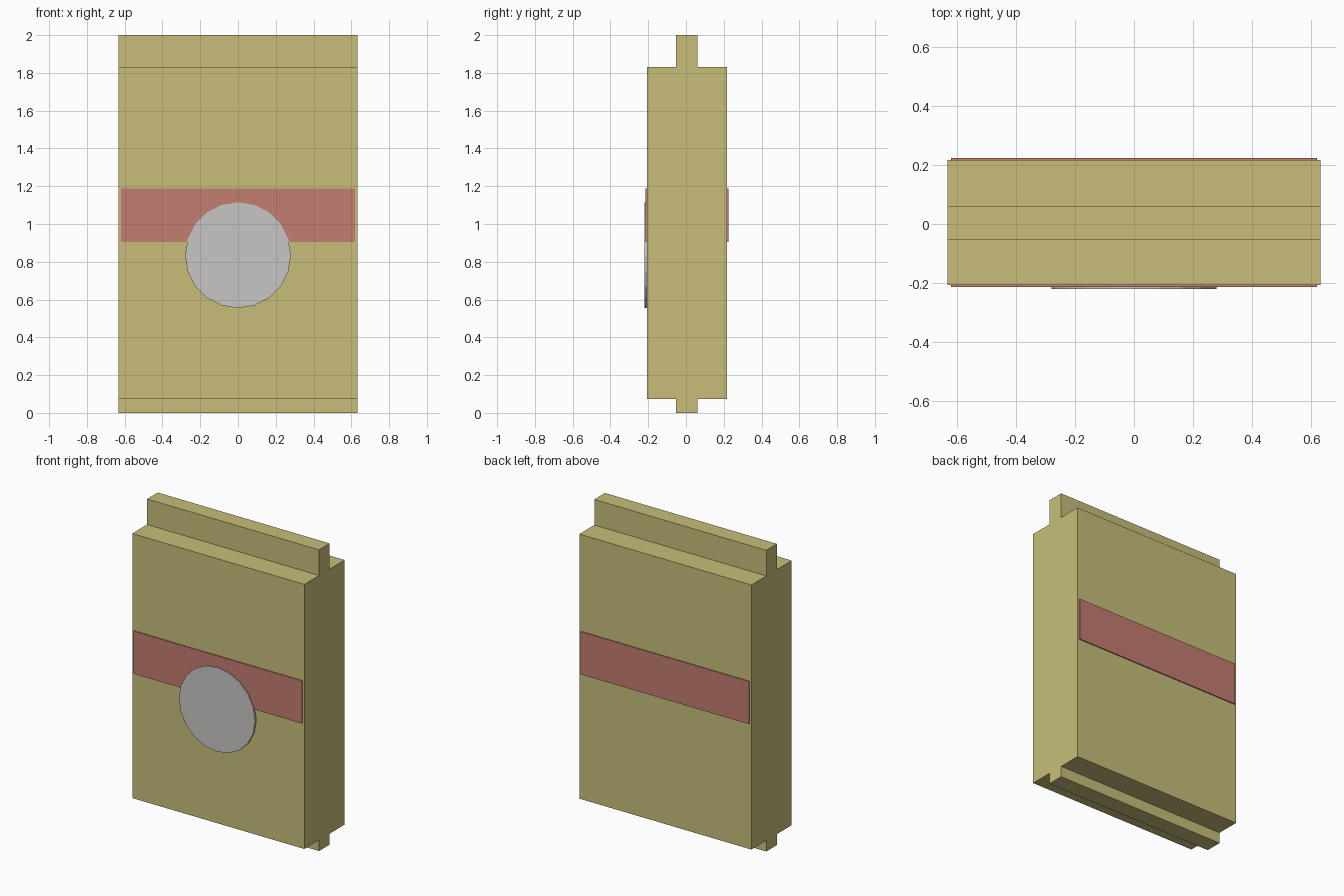
import bpy
import bmesh
from math import pi
from mathutils import Matrix

cube = bpy.data.objects.get("Cube")
if cube:
    bpy.data.objects.remove(cube, do_unlink=True)


def material(name, rgb):
    mat = bpy.data.materials.new(name)
    mat.use_nodes = True
    color = (*rgb, 1)
    mat.diffuse_color = color
    mat.node_tree.nodes["Principled BSDF"].inputs["Base Color"].default_value = color
    return mat


def add_object(name, bm, mat):
    bmesh.ops.recalc_face_normals(bm, faces=bm.faces)
    mesh = bpy.data.meshes.new(name)
    bm.to_mesh(mesh)
    bm.free()
    mesh.materials.append(mat)
    obj = bpy.data.objects.new(name, mesh)
    bpy.context.collection.objects.link(obj)
    return obj


def extruded_profile(name, profile, half_width, mat):
    """Extrude a (y, z) outline across the full width in x."""
    bm = bmesh.new()
    face = bm.faces.new([bm.verts.new((-half_width, y, z)) for y, z in profile])
    out = bmesh.ops.extrude_face_region(bm, geom=[face], use_keep_orig=True)
    moved = [v for v in out["geom"] if isinstance(v, bmesh.types.BMVert)]
    bmesh.ops.translate(bm, verts=moved, vec=(2 * half_width, 0, 0))
    return add_object(name, bm, mat)


tan = material("tan", (0.578, 0.515, 0.195))
red = material("muted_red", (0.552, 0.205, 0.165))
grey = material("light_grey", (0.578, 0.565, 0.546))

# Slab with a narrow tongue along its top and bottom
front, back = -0.207, 0.217
tongue_front, tongue_back = -0.052, 0.06
low, high, top = 0.073, 1.83, 2.0
extruded_profile("body", [
    (tongue_front, 0), (tongue_back, 0), (tongue_back, low), (back, low),
    (back, high), (tongue_back, high), (tongue_back, top), (tongue_front, top),
    (tongue_front, high), (front, high), (front, low), (tongue_front, low),
], 0.632, tan)

# Thin bands on the front and back
for name, face_y, side in (("front_band", front, -1), ("back_band", back, 1)):
    inner, outer = face_y - side * 0.002, face_y + side * 0.007
    extruded_profile(name, [(inner, 0.905), (outer, 0.905),
                            (outer, 1.188), (inner, 1.188)], 0.62, red)

# Round disc over the front band
disc_depth = 0.014
bm = bmesh.new()
bmesh.ops.create_cone(
    bm, cap_ends=True, segments=20, radius1=0.28, radius2=0.28, depth=disc_depth,
    matrix=Matrix.Translation((0, front - disc_depth / 2, 0.835)) @ Matrix.Rotation(pi / 2, 4, "X"))
add_object("front_disc", bm, grey)
